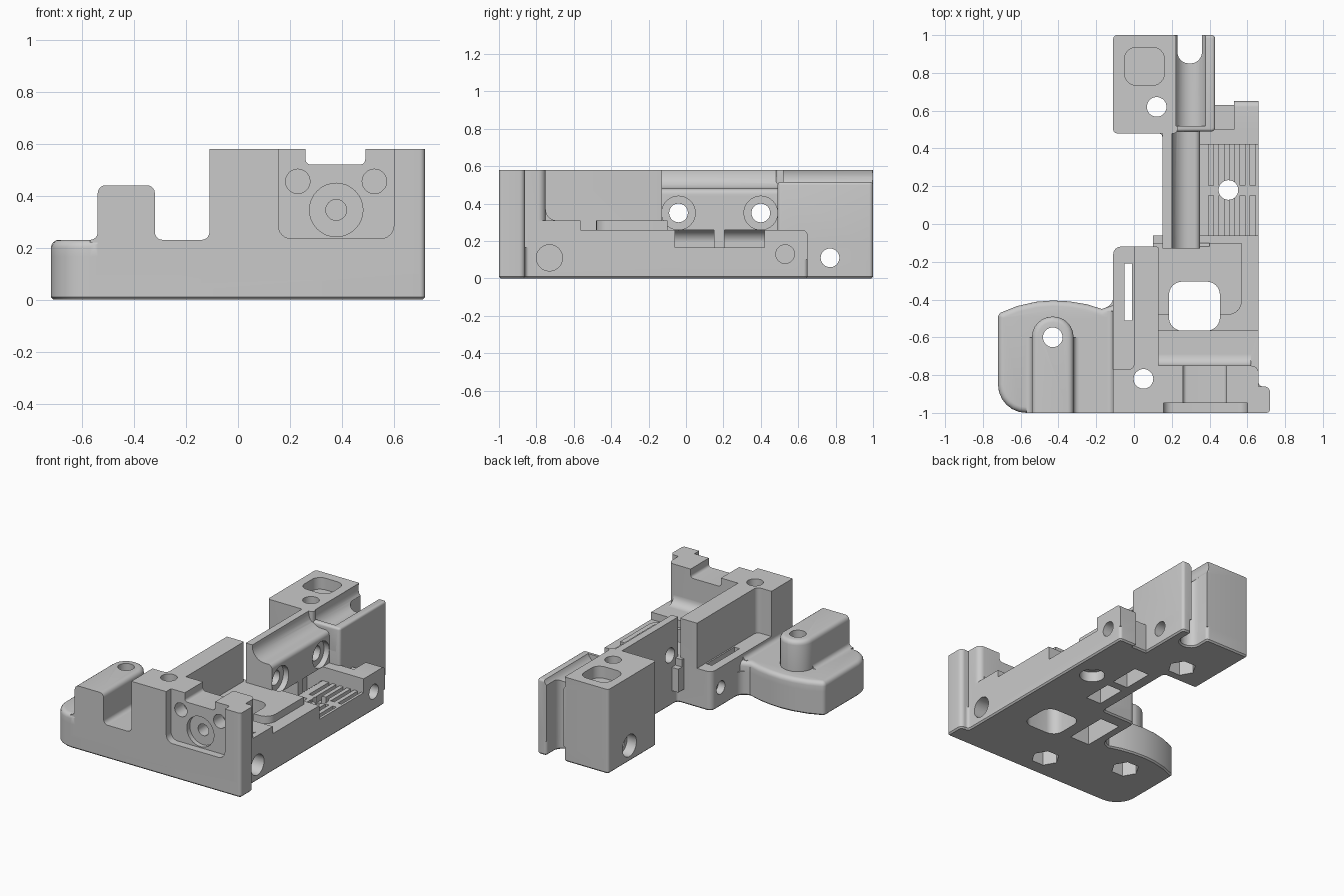
import bpy, bmesh, math
from mathutils import Vector

if "Cube" in bpy.data.objects:
    bpy.data.objects.remove(bpy.data.objects["Cube"], do_unlink=True)

grey = bpy.data.materials.new("plain grey")
grey.use_nodes = True
grey.diffuse_color = (0.59, 0.59, 0.59, 1)
grey.node_tree.nodes["Principled BSDF"].inputs["Base Color"].default_value = (0.59, 0.59, 0.59, 1)


def fillet(corners, steps=6):
    """Outline whose corners are (u, v) or (u, v, radius)."""
    out, n = [], len(corners)
    for i, c in enumerate(corners):
        p = Vector(c[:2])
        r = c[2] if len(c) > 2 else 0
        if not r:
            out.append(p)
            continue
        a = (Vector(corners[i - 1][:2]) - p).normalized()
        b = (Vector(corners[(i + 1) % n][:2]) - p).normalized()
        half = a.angle(b) / 2
        centre = p + (a + b).normalized() * (r / math.sin(half))
        t = r / math.tan(half)
        v0, v1 = (p + a * t - centre).normalized(), (p + b * t - centre).normalized()
        for k in range(steps + 1):
            f = k / steps
            sweep = math.pi - 2 * half
            w = v0 * math.sin((1 - f) * sweep) + v1 * math.sin(f * sweep)
            out.append(centre + w.normalized() * r)
    return out


def rect(u0, u1, v0, v1, r=0):
    return fillet([(u0, v0, r), (u1, v0, r), (u1, v1, r), (u0, v1, r)])


def ring(u, v, r, n=32):
    return [Vector((u + r * math.cos(math.tau * k / n), v + r * math.sin(math.tau * k / n)))
            for k in range(n)]


def prism(name, outline, axis, lo, hi, top=0, bottom=0):
    """Extrude an outline along an axis; optionally round the top or bottom rim."""
    place = {"x": lambda u, v, w: (w, u, v), "y": lambda u, v, w: (u, w, v),
             "z": lambda u, v, w: (u, v, w)}[axis]
    bm = bmesh.new()
    low = [bm.verts.new(place(p.x, p.y, lo)) for p in outline]
    high = [bm.verts.new(place(p.x, p.y, hi)) for p in outline]
    bm.faces.new(low)
    bm.faces.new(high)
    for i in range(len(low)):
        bm.faces.new((low[i - 1], low[i], high[i], high[i - 1]))
    bmesh.ops.recalc_face_normals(bm, faces=bm.faces)
    for size, level, seg in ((top, hi, 4), (bottom, lo, 1)):
        if size:
            rim = [e for e in bm.edges if all(abs(v.co.z - level) < 1e-5 for v in e.verts)
                   and (seg == 1 or any(v.co.y > -0.999 for v in e.verts))]
            bmesh.ops.bevel(bm, geom=rim, offset=size, segments=seg, profile=0.5,
                            affect="EDGES", clamp_overlap=True)
    mesh = bpy.data.meshes.new(name)
    bm.to_mesh(mesh)
    bm.free()
    mesh.materials.append(grey)
    ob = bpy.data.objects.new(name, mesh)
    bpy.context.collection.objects.link(ob)
    return ob


# Base plate with the whole footprint
back_edge = [(-0.17, -0.45), (-0.25, -0.425), (-0.34, -0.41), (-0.43, -0.405),
             (-0.52, -0.412), (-0.62, -0.435), (-0.72, -0.475, 0.03)]
body = prism("bracket_body", fillet([
    (-0.72, -1, 0.15), (0.72, -1, 0.02), (0.72, -0.86, 0.03), (0.66, -0.86, 0.02),
    (0.66, 0.65, 0.02), (0.53, 0.65), (0.53, 0.63), (0.43, 0.63), (0.43, 1, 0.02),
    (0.36, 1, 0.02), (0.36, 0.85, 0.06), (0.23, 0.85, 0.06), (0.23, 1, 0.02),
    (-0.11, 1, 0.02), (-0.11, 0.48, 0.02), (0.15, 0.48, 0.02), (0.15, -0.12, 0.02),
    (-0.11, -0.12, 0.04), (-0.11, -0.43, 0.06)] + back_edge), "z", 0, 0.165, bottom=0.012)


def combine(tool, operation):
    mod = body.modifiers.new("combine", "BOOLEAN")
    mod.operation, mod.object, mod.solver = operation, tool, "EXACT"
    bpy.context.view_layer.objects.active = body
    bpy.ops.object.modifier_apply(modifier=mod.name)
    bpy.data.objects.remove(tool, do_unlink=True)


def add(*args, **kw):
    combine(prism(*args, **kw), "UNION")


def cut(*args, **kw):
    combine(prism(*args, **kw), "DIFFERENCE")


def cove(name, u, v, du, r, axis, lo, hi):
    """Concave fillet in the corner at (u, v), reaching towards du."""
    e = 0.01
    add(name, fillet([(u - du * e, v - e), (u + du * r, v - e), (u + du * r, v),
                      (u, v, r * 0.98), (u, v + r), (u - du * e, v + r)]), axis, lo, hi)


# Side wing and its rounded post
add("wing", fillet([(-0.72, -1, 0.15), (0, -1), (0, -0.4), (-0.11, -0.43)] + back_edge),
    "z", 0.08, 0.23, top=0.03)
add("wing_post", fillet([(-0.54, -1), (-0.32, -1), (-0.32, -0.49, 0.108), (-0.54, -0.49, 0.108)]),
    "z", 0.1, 0.44, top=0.03)
for x, side, end in ((-0.54, -1, -0.6), (-0.32, 1, -0.6), (-0.11, -1, -0.46)):
    cove("wing_fillet", x, 0.23, side, 0.03, "y", -1, end)

# Front wall, left column and corner pillar
add("front_wall", fillet([(-0.11, -1), (0.66, -1), (0.66, -0.75, 0.04), (-0.11, -0.75)]), "z", 0.1, 0.58)
add("left_column", fillet([(-0.11, -1), (0.13, -1), (0.13, -0.12, 0.01), (-0.11, -0.12, 0.04)]),
    "z", 0.1, 0.58)
add("corner_pillar", fillet([(0.6, -1), (0.72, -1, 0.02), (0.72, -0.86, 0.03), (0.6, -0.86)]),
    "z", 0.1, 0.58)

# Inner deck and its raised pads
add("deck", rect(0.1, 0.66, -0.8, -0.06), "z", 0.1, 0.26)
add("front_step", rect(0.1, 0.66, -0.8, -0.565), "z", 0.2, 0.31)
add("deck_pad", fillet([(0.1, -0.48), (0.57, -0.48, 0.07), (0.57, -0.1), (0.1, -0.1)]), "z", 0.2, 0.31)
cove("step_fillet", -0.75, 0.31, 1, 0.06, "x", 0.1, 0.62)

# Rail with a hollow shoulder, running to the rear block
add("rail", fillet([(0.15, 0.1), (0.35, 0.1), (0.35, 0.48, 0.03), (0.2, 0.48, 0.09),
                    (0.2, 0.58), (0.15, 0.58)]), "y", -0.13, 0.5)
add("rear_block", rect(-0.11, 0.23, 0.48, 1, 0.02), "z", 0.1, 0.58)
add("rear_cradle", fillet([(0.2, 0.49), (0.43, 0.49, 0.02), (0.43, 1, 0.02), (0.2, 1)]),
    "z", 0.1, 0.515, top=0.015)

# Pivot boss behind the comb
add("boss_bar", rect(0.34, 0.66, 0.42, 0.5), "z", 0.1, 0.26)
add("boss_ear", fillet([(0.45, 0.1), (0.65, 0.1), (0.65, 0.26, 0.03), (0.45, 0.26)]), "x", 0.53, 0.66)
add("boss_shelf", rect(0.4, 0.56, 0.48, 0.63), "z", 0.1, 0.2)

# Cradle trough and open rear slot
cut("trough", ring(0.3, 0.545, 0.085), "y", 0.52, 1.1)
cut("rear_slot", fillet([(0.23, 0.85, 0.06), (0.36, 0.85, 0.06), (0.36, 1.1), (0.23, 1.1)]),
    "z", -0.1, 0.545)

# Left pocket with a slot widening underneath
cut("left_pocket", fillet([(-0.3, -0.77), (0, -0.77, 0.03), (0, 0.1), (-0.3, 0.1)]), "z", 0.27, 0.7)
cut("pocket_slot", rect(-0.05, -0.01, -0.51, -0.21), "z", -0.1, 0.4)
cut("slot_mouth", rect(-0.05, 0.1, -0.51, -0.21), "z", -0.1, 0.14)

# Deck window and rear block top pocket
cut("deck_window", rect(0.185, 0.455, -0.565, -0.305, 0.07), "z", -0.1, 0.5)
cut("top_pocket", rect(-0.05, 0.16, 0.735, 0.935, 0.06), "z", 0.5, 0.7)

# Front panel recess, top notch and its sockets
cut("panel_recess", fillet([(0.155, 0.235, 0.05), (0.6, 0.235, 0.05), (0.6, 0.7), (0.155, 0.7)]),
    "y", -1.1, -0.948)
cut("top_notch", fillet([(0.26, 0.52, 0.02), (0.49, 0.52, 0.02), (0.49, 0.7), (0.26, 0.7)]),
    "y", -1.1, -0.6)
for x, z, r, depth in ((0.23, 0.455, 0.047, -0.85), (0.525, 0.455, 0.047, -0.85),
                       (0.378, 0.345, 0.103, -0.915), (0.378, 0.345, 0.04, -0.82)):
    cut("panel_socket", ring(x, z, r), "y", -1.1, depth)

# Vertical bolt holes, with nut pockets beneath
for x, y, sides, r, depth in ((-0.43, -0.6, 6, 0.09, 0.1), (0.05, -0.82, 6, 0.09, 0.1),
                              (0.12, 0.62, 6, 0.09, 0.1), (0.5, 0.18, 32, 0.08, 0.07)):
    cut("bolt_hole", ring(x, y, 0.052), "z", -0.1, 0.7)
    cut("nut_pocket", ring(x, y, r, sides), "z", -0.1, depth)

# Sideways holes as y, z, radius, start, end
for y, z, r, lo, hi in ((-0.04, 0.35, 0.05, 0.1, 0.4), (-0.04, 0.35, 0.09, 0.31, 0.4),
                        (0.4, 0.35, 0.05, 0.1, 0.4), (0.4, 0.35, 0.09, 0.31, 0.4),
                        (0.77, 0.11, 0.05, -0.2, 0.5), (0.77, 0.11, 0.075, -0.2, -0.04),
                        (-0.73, 0.11, 0.07, 0.5, 0.8), (0.53, 0.13, 0.05, 0.5, 0.8),
                        (-0.22, 0.13, 0.045, -0.2, -0.06)):
    cut("side_hole", ring(y, z, r), "x", lo, hi)

# Strap openings under the rail and comb grooves on both sides of the crossbar
for y0, y1 in ((-0.06, 0.15), (0.205, 0.42)):
    cut("strap_opening", rect(0.23, 0.345, y0, y1), "z", -0.1, 0.2)
    cut("strap_mouth", fillet([(0.23, 0.166), (0.4, 0.166), (0.4, 0.26), (0.23, 0.26, 0.07)]), "y", y0, y1)
    for k in range(5):
        x = 0.395 + k * 0.055
        cut("comb_groove", rect(x, x + 0.027, y0, y1), "z", 0.12, 0.3)

# Shading
bpy.ops.object.select_all(action="DESELECT")
body.select_set(True)
bpy.context.view_layer.objects.active = body
bpy.ops.object.shade_smooth_by_angle(angle=math.radians(30))
